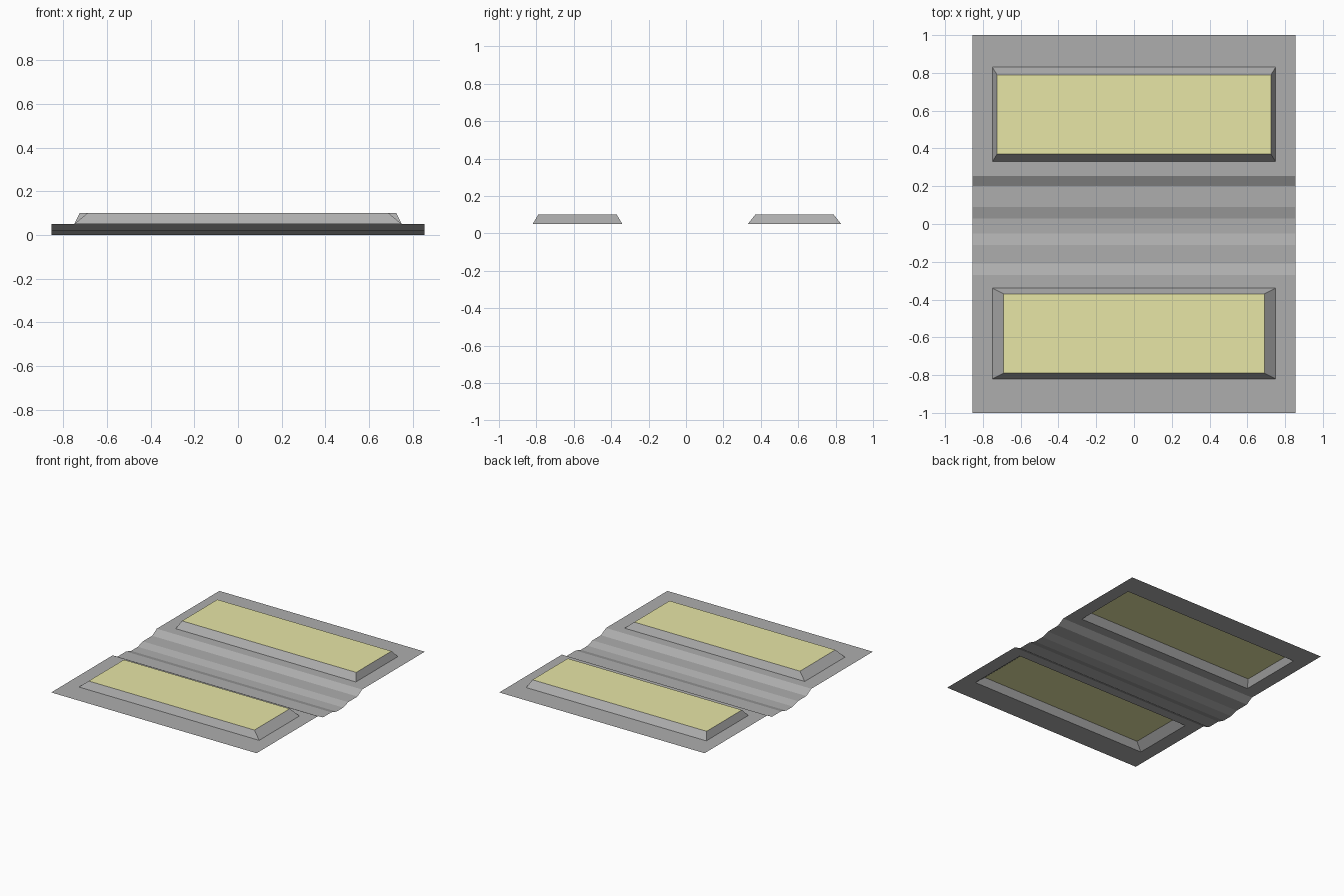
import bpy
import bmesh

if "Cube" in bpy.data.objects:
    bpy.data.objects.remove(bpy.data.objects["Cube"], do_unlink=True)

HALF_WIDTH = 0.855
SHEET_Z, PAD_Z = 0.05, 0.10


def make_material(name, color):
    mat = bpy.data.materials.new(name)
    mat.use_nodes = True
    mat.diffuse_color = color
    mat.node_tree.nodes["Principled BSDF"].inputs["Base Color"].default_value = color
    return mat


grey = make_material("grey sheet", (0.42, 0.42, 0.42, 1))
yellow = make_material("pale yellow pad", (0.81, 0.80, 0.385, 1))


def finish(name, bm):
    bm.normal_update()
    mesh = bpy.data.meshes.new(name)
    bm.to_mesh(mesh)
    bm.free()
    mesh.materials.append(grey)
    mesh.materials.append(yellow)
    obj = bpy.data.objects.new(name, mesh)
    bpy.context.collection.objects.link(obj)
    return obj


def rectangle(bm, half_x, y0, y1, z):
    corners = ((-half_x, y0), (half_x, y0), (half_x, y1), (-half_x, y1))
    return [bm.verts.new((x, y, z)) for x, y in corners]


def raised_panel(name, border, foot, top):
    """Flat border, sloped walls and a raised pad, open underneath."""
    bm = bmesh.new()
    rings = [rectangle(bm, *border, SHEET_Z),
             rectangle(bm, *foot, SHEET_Z),
             rectangle(bm, *top, PAD_Z)]
    for outer, inner in zip(rings, rings[1:]):
        for i in range(4):
            j = (i + 1) % 4
            bm.faces.new((outer[i], outer[j], inner[j], inner[i]))
    bm.faces.new(rings[-1]).material_index = 1
    return finish(name, bm)


# Stepped channel across the middle
profile = [(-0.27, SHEET_Z), (-0.21, 0.018), (-0.11, 0.018), (-0.05, 0),
           (0.03, 0), (0.09, 0.018), (0.20, 0.018), (0.255, SHEET_Z)]
bm = bmesh.new()
rows = [[bm.verts.new((x, y, z)) for x in (-HALF_WIDTH, HALF_WIDTH)]
        for y, z in profile]
for a, b in zip(rows, rows[1:]):
    bm.faces.new((a[0], a[1], b[1], b[0]))
finish("middle_channel", bm)

# Raised panels in front of and behind the channel
raised_panel("front_panel", (HALF_WIDTH, -1, profile[0][0]),
             (0.75, -0.82, -0.34), (0.69, -0.79, -0.37))
raised_panel("back_panel", (HALF_WIDTH, profile[-1][0], 1),
             (0.75, 0.33, 0.83), (0.725, 0.37, 0.79))
